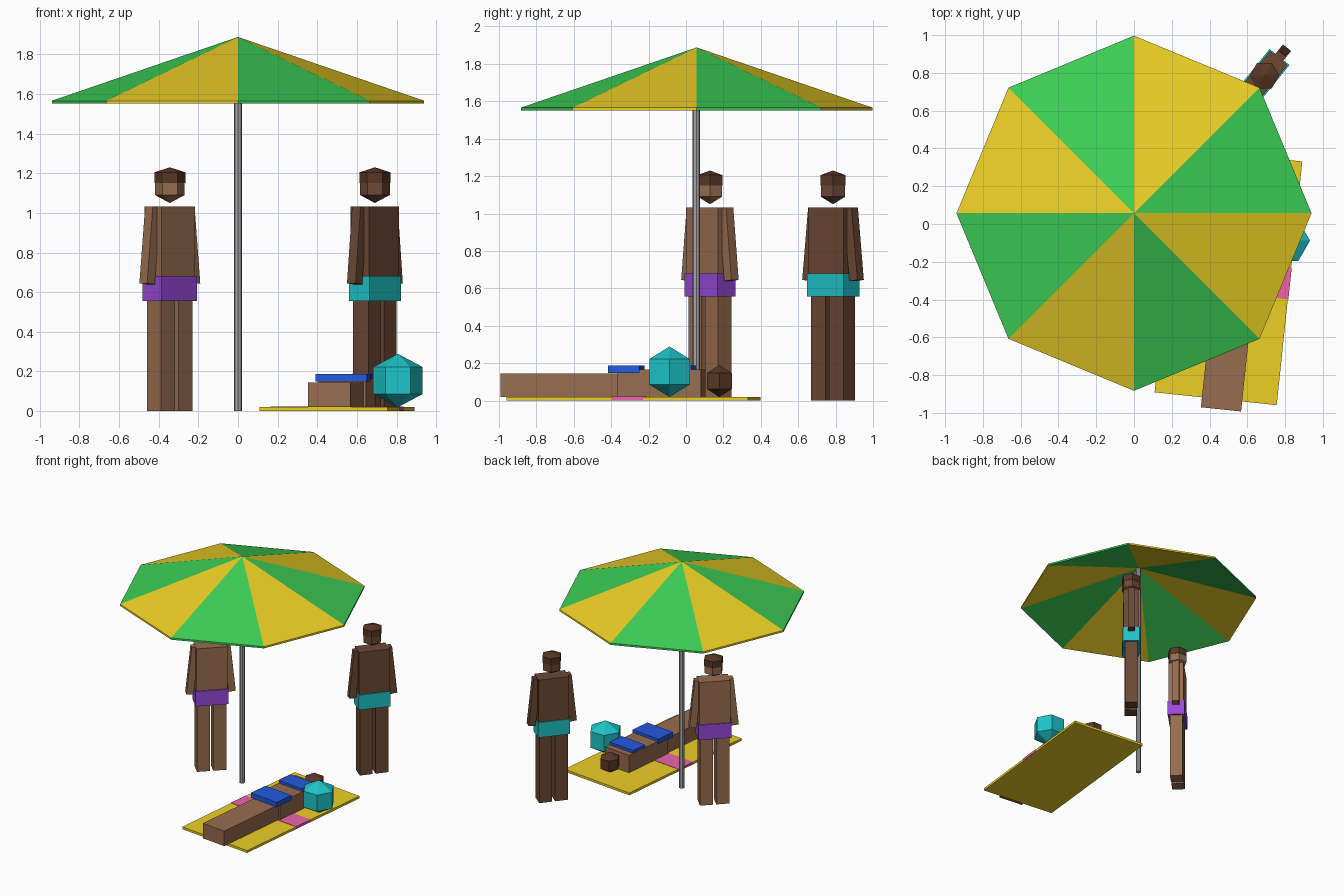
import bpy, bmesh
from math import sin, cos, pi, radians
from mathutils import Matrix, Vector

if "Cube" in bpy.data.objects:
    bpy.data.objects.remove(bpy.data.objects["Cube"])


def mat(name, rgb):
    m = bpy.data.materials.new(name)
    m.diffuse_color = [(c / 255) ** 2.2 for c in rgb] + [1]
    m.use_nodes = True
    m.node_tree.nodes["Principled BSDF"].inputs["Base Color"].default_value = m.diffuse_color
    return m


GREEN = mat("green", (62, 205, 86))
YELLOW = mat("yellow", (236, 206, 42))
SKIN = mat("skin", (150, 108, 80))
DARK_SKIN = mat("dark_skin", (108, 74, 56))
HAIR = mat("hair", (88, 58, 42))
PURPLE = mat("purple", (150, 75, 215))
TEAL = mat("teal", (35, 195, 200))
BLUE = mat("blue", (40, 90, 220))
PINK = mat("pink", (235, 100, 170))
GREY = mat("grey", (165, 165, 168))


def finish(bm, name, mats, matrix=Matrix()):
    bmesh.ops.recalc_face_normals(bm, faces=bm.faces)
    me = bpy.data.meshes.new(name)
    bm.to_mesh(me)
    bm.free()
    for m in mats:
        me.materials.append(m)
    ob = bpy.data.objects.new(name, me)
    ob.matrix_world = matrix
    bpy.context.collection.objects.link(ob)
    return ob


def box(name, m, size, centre, base=Matrix(), tilt=0):
    bm = bmesh.new()
    bmesh.ops.create_cube(bm, size=1)
    bmesh.ops.scale(bm, vec=size, verts=bm.verts)
    return finish(bm, name, [m], base @ Matrix.Translation(centre) @ Matrix.Rotation(tilt, 4, 'Y'))


def lathe(name, m, profile, centre, sides=6):
    """Faceted solid from (radius, z) points; radius 0 makes a tip."""
    bm = bmesh.new()
    rings = []
    for r, z in profile:
        n = sides if r else 1
        rings.append([bm.verts.new((r * cos(2 * pi * i / sides), r * sin(2 * pi * i / sides), z))
                      for i in range(n)])
    for a, b in zip(rings, rings[1:]):
        for i in range(sides):
            quad = [a[i % len(a)], a[(i + 1) % len(a)], b[(i + 1) % len(b)], b[i % len(b)]]
            bm.faces.new(list(dict.fromkeys(quad)))
    for ring in (rings[0], rings[-1]):
        if len(ring) > 1:
            bm.faces.new(ring)
    return finish(bm, name, [m], Matrix.Translation(centre))


def head(prefix, skin, x, y, z):
    lathe(prefix + "_head", skin, [(0, 0), (.075, .04), (.075, .13), (0, .165)], (x, y, z))
    lathe(prefix + "_hair", HAIR, [(.078, .1), (.078, .155), (0, .18)], (x, y, z))


def standing(prefix, skin, cloth, x, y, angle):
    base = Matrix.Translation((x, y, 0)) @ Matrix.Rotation(radians(angle), 4, 'Z')
    box(prefix + "_torso", skin, (.24, .12, .45), (0, 0, .808), base)
    box(prefix + "_shorts", cloth, (.252, .135, .125), (0, 0, .618), base)
    for side, s in (("left", -1), ("right", 1)):
        box(f"{prefix}_{side}_leg", skin, (.1, .1, .58), (s * .0625, 0, .29), base)
        box(f"{prefix}_{side}_arm", skin, (.055, .055, .39), (s * .142, 0, .836), base, -s * radians(6))
    head(prefix, skin, x, y, 1.05)


# Parasol canopy: thin open cone with alternating panels
bm = bmesh.new()
outer, inner = [], []
for verts, dz in ((outer, 0), (inner, -.015)):
    verts.append(bm.verts.new((0, 0, 1.888 + dz)))
    verts += [bm.verts.new((.94 * cos(i * pi / 4), .94 * sin(i * pi / 4), 1.566 + dz)) for i in range(8)]
for i in range(8):
    a, b = i + 1, (i + 1) % 8 + 1
    for vs in ((outer[0], outer[a], outer[b]), (inner[0], inner[b], inner[a]),
               (outer[a], inner[a], inner[b], outer[b])):
        bm.faces.new(vs).material_index = i % 2
finish(bm, "parasol_canopy", [GREEN, YELLOW], Matrix.Translation((0, .057, 0)))

# Parasol pole
lathe("parasol_pole", GREY, [(.021, 0), (.021, 1.875)], (0, .055, 0), 8)

# Standing figures
standing("first_bather", SKIN, PURPLE, -.344, .128, 45)
standing("second_bather", DARK_SKIN, TEAL, .691, .786, 51)

# Towel with a stripe
towel = Matrix.Translation((.5, -.28, 0)) @ Matrix.Rotation(radians(-6), 4, 'Z')
box("towel", YELLOW, (.65, 1.297, .02), (0, 0, .01), towel)
box("towel_stripe", PINK, (.656, .17, .02), (0, 0, .0125), towel)

# Sunbather lying on the towel
lying = Matrix.Translation((.53, -.32, 0)) @ Matrix.Rotation(radians(-6), 4, 'Z')
box("sunbather_legs", SKIN, (.214, .66, .125), (0, -.335, .0825), lying)
box("sunbather_torso", SKIN, (.24, .45, .145), (0, .19, .0925), lying)
box("swimsuit_bottom", BLUE, (.26, .17, .04), (0, 0, .168), lying)
box("swimsuit_top", BLUE, (.235, .14, .04), (0, .295, .168), lying)
lathe("sunbather_head", HAIR, [(0, 0), (.077, .043), (.077, .128), (0, .171)], (.58, .178, .019))

# Beach ball
lathe("beach_ball", TEAL, [(0, -.135), (.125, -.068), (.125, .068), (0, .135)], (.807, -.088, .154))
